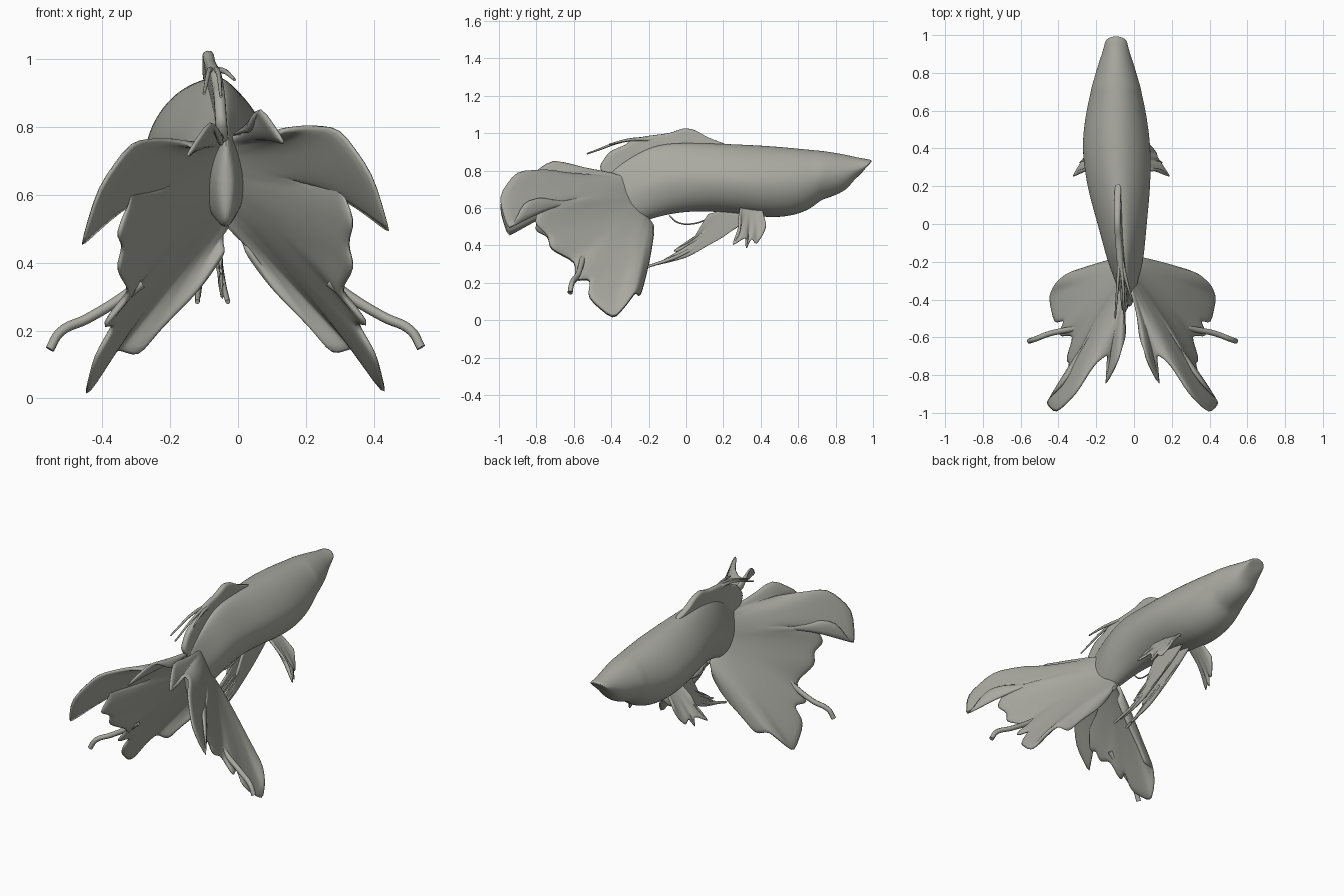
import bpy, bmesh, math
from mathutils import Vector

old = bpy.data.objects.get("Cube")
if old:
    bpy.data.objects.remove(old, do_unlink=True)

grey = bpy.data.materials.new("warm_grey")
grey.use_nodes = True
COLOR = (0.40, 0.40, 0.36, 1)
grey.diffuse_color = COLOR
grey.node_tree.nodes["Principled BSDF"].inputs["Base Color"].default_value = COLOR


def finish(name, bm, thickness=0, levels=1):
    bmesh.ops.recalc_face_normals(bm, faces=bm.faces[:])
    for f in bm.faces:
        f.smooth = True
    mesh = bpy.data.meshes.new(name)
    bm.to_mesh(mesh)
    bm.free()
    mesh.materials.append(grey)
    ob = bpy.data.objects.new(name, mesh)
    bpy.context.collection.objects.link(ob)
    if thickness:
        solid = ob.modifiers.new("Thickness", "SOLIDIFY")
        solid.thickness = thickness
        solid.offset = 0
    sub = ob.modifiers.new("Smooth", "SUBSURF")
    sub.levels = sub.render_levels = levels
    return ob


def fan(name, a, b, tips, bow=(0, 0, 0), thickness=0.016, steps=9):
    """Membrane from the base line a-b to a ragged rim; smooth inside, scalloped outside."""
    a, b, bow = Vector(a), Vector(b), Vector(bow)
    rim = [Vector(tips[0])]
    for p, q in zip(tips, tips[1:]):
        rim += [(Vector(p) + Vector(q)) / 2, Vector(q)]
    last = len(rim) - 1
    bm = bmesh.new()
    rows = []
    for i, tip in enumerate(rim):
        root = a.lerp(b, i / last)
        reach = min(4, i, last - i)
        near = rim[i - reach:i + reach + 1]
        mean = sum(near, Vector()) / len(near)
        row = []
        for k in range(steps + 1):
            t = k / steps
            row.append(bm.verts.new(root.lerp(mean, t) + (tip - mean) * t ** 3 + bow * 2 * t * (1 - t)))
        rows.append(row)
    for r, s in zip(rows, rows[1:]):
        for k in range(steps):
            bm.faces.new((r[k], r[k + 1], s[k + 1], s[k]))
    return finish(name, bm, thickness)


def strand(name, points, radius, tip=0.6):
    """Thin round fin ray along a smooth path."""
    cu = bpy.data.curves.new(name, "CURVE")
    cu.dimensions = "3D"
    cu.bevel_depth = radius
    cu.bevel_resolution = 2
    cu.resolution_u = 6
    cu.use_fill_caps = True
    sp = cu.splines.new("BEZIER")
    sp.bezier_points.add(len(points) - 1)
    for i, (bp, p) in enumerate(zip(sp.bezier_points, points)):
        bp.co = p
        bp.handle_left_type = bp.handle_right_type = "AUTO"
        bp.radius = 1 + (tip - 1) * i / (len(points) - 1)
    cu.materials.append(grey)
    ob = bpy.data.objects.new(name, cu)
    bpy.context.collection.objects.link(ob)


# Body: rings of y, half width, top, bottom
RINGS = [(1.0, .05, .852, .815), (.985, .06, .86, .79), (.93, .072, .868, .742),
         (.86, .092, .885, .695), (.78, .115, .9, .658), (.72, .134, .908, .642),
         (.695, .137, .91, .615), (.62, .156, .918, .568), (.5, .176, .93, .545),
         (.38, .186, .938, .552), (.2, .172, .946, .575), (.05, .143, .95, .583),
         (-.1, .115, .95, .565), (-.2, .097, .925, .535), (-.3, .062, .87, .505),
         (-.4, .036, .80, .50), (-.44, .022, .75, .53)]
SIDES = 20
bm = bmesh.new()
loops = []
for y, w, top, bottom in RINGS:
    t = min(max((y + .45) / .95, 0), 1)
    cx = -.035 - .06 * t * t * (3 - 2 * t)
    mid, half = (top + bottom) / 2, (top - bottom) / 2
    # the back narrows towards the dorsal fin
    pinch = .45 - .35 * min(max((y + .2) / .8, 0), 1)
    ring = []
    for k in range(SIDES):
        ang = math.tau * k / SIDES
        up = math.sin(ang)
        # lower jaw sits a little behind the upper one
        back = .02 * (1 - up) if y > .9 else 0
        slim = 1 - pinch * max(0, up)
        ring.append(bm.verts.new((cx + w * slim * math.cos(ang), y - back, mid + half * up)))
    loops.append(ring)
for r, s in zip(loops, loops[1:]):
    for k in range(SIDES):
        j = (k + 1) % SIDES
        bm.faces.new((r[k], r[j], s[j], s[k]))
bm.faces.new(loops[0])
bm.faces.new(loops[-1])
finish("body", bm, levels=2)

# Tail: two drooping lobes, from the inner top flap round to the lower front edge
TAIL = [(.03, -.58, .78), (.06, -.71, .87), (.145, -.88, .74), (.11, -.68, .785),
        (.2, -.75, .805), (.3, -.91, .80), (.40, -1.01, .66), (.46, -.95, .46),
        (.38, -.87, .635), (.29, -.76, .66), (.345, -.82, .52), (.325, -.74, .45),
        (.345, -.73, .38), (.30, -.59, .31), (.39, -.60, .21), (.35, -.51, .22),
        (.41, -.53, .12), (.44, -.39, 0), (.41, -.32, .08), (.35, -.27, .15),
        (.28, -.25, .125), (.21, -.23, .21), (.10, -.205, .32), (.02, -.2, .44)]
RAY = [(.27, -.55, .345), (.33, -.56, .30), (.43, -.58, .24), (.51, -.61, .2), (.54, -.62, .15)]


def side_of(points, left):
    if left:
        return points
    return [(-.015 - x, y, z - (.04 if z > .45 else .005)) for x, y, z in points]


for left in (True, False):
    label = "left" if left else "right"
    bow = (.02 if left else -.02, .02, .01)
    fan(label + "_tail_lobe", (-.03, -.32, .77), (-.03, -.18, .51), side_of(TAIL, left), bow, .022)
    strand(label + "_tail_ray", side_of(RAY, left), .016, .85)

# Dorsal fin with trailing rays
DORSAL = [(-.085, .22, .94), (-.09, .12, .975), (-.09, .05, 1.018), (-.09, -.01, 1.03),
          (-.085, -.09, 1.0), (-.075, -.22, .985), (-.065, -.30, .965), (-.06, -.32, .94),
          (-.055, -.41, .905), (-.05, -.47, .82), (-.045, -.42, .75)]
fan("dorsal_fin", (-.08, .15, .90), (-.04, -.30, .72), DORSAL, thickness=.034)
for n, (x, y, z) in enumerate([(-.1, -.5, .90), (-.05, -.53, .89), (-.01, -.41, .94)]):
    strand(f"dorsal_ray_{n + 1}",
           [(-.075, -.15, .965), ((x - .07) / 2, -.3, .965), (x, y, z)], .012, .35)

# Pectoral fins: short fingered fans under the flanks
PECTORAL = [(.075, .43, .51), (.095, .41, .45), (.12, .375, .40), (.125, .35, .44),
            (.155, .32, .37), (.14, .33, .45), (.2, .24, .39),
            (.15, .29, .47), (.09, .28, .54)]
for left in (True, False):
    pts = PECTORAL if left else [(-.15 - x * .92, y, z) for x, y, z in PECTORAL]
    rx = -.01 if left else -.15
    fan(("left" if left else "right") + "_pectoral_fin", (rx, .41, .59), (rx, .29, .61), pts,
        (.01 if left else -.01, 0, 0), .016, 6)

# Pelvic fins: long forked streamers sweeping back
PELVIC = [(0, .2, .45), (0, .12, .40), (0, .0, .33), (0, -.21, .28), (0, -.03, .36),
          (0, -.08, .37), (0, .03, .42), (0, .07, .49), (0, .12, .57)]
for label, cx, spread in (("left", -.06, .03), ("right", -.11, -.01)):
    pts = [(cx + spread * (.3 - y), y, z) for x, y, z in PELVIC]
    fan(label + "_pelvic_fin", (cx, .36, .56), (cx, .2, .6), pts, (0, 0, -.01), .016)
    strand(label + "_pelvic_ray",
           [(cx, .1, .42), (cx + spread / 2, -.05, .34), (cx + spread, -.21, .285)], .012, .6)

# Fine loose ray under the belly
strand("belly_ray", [(-.08, -.09, .56), (-.08, -.05, .525), (-.08, .03, .515), (-.08, .13, .545)], .004, 1)
